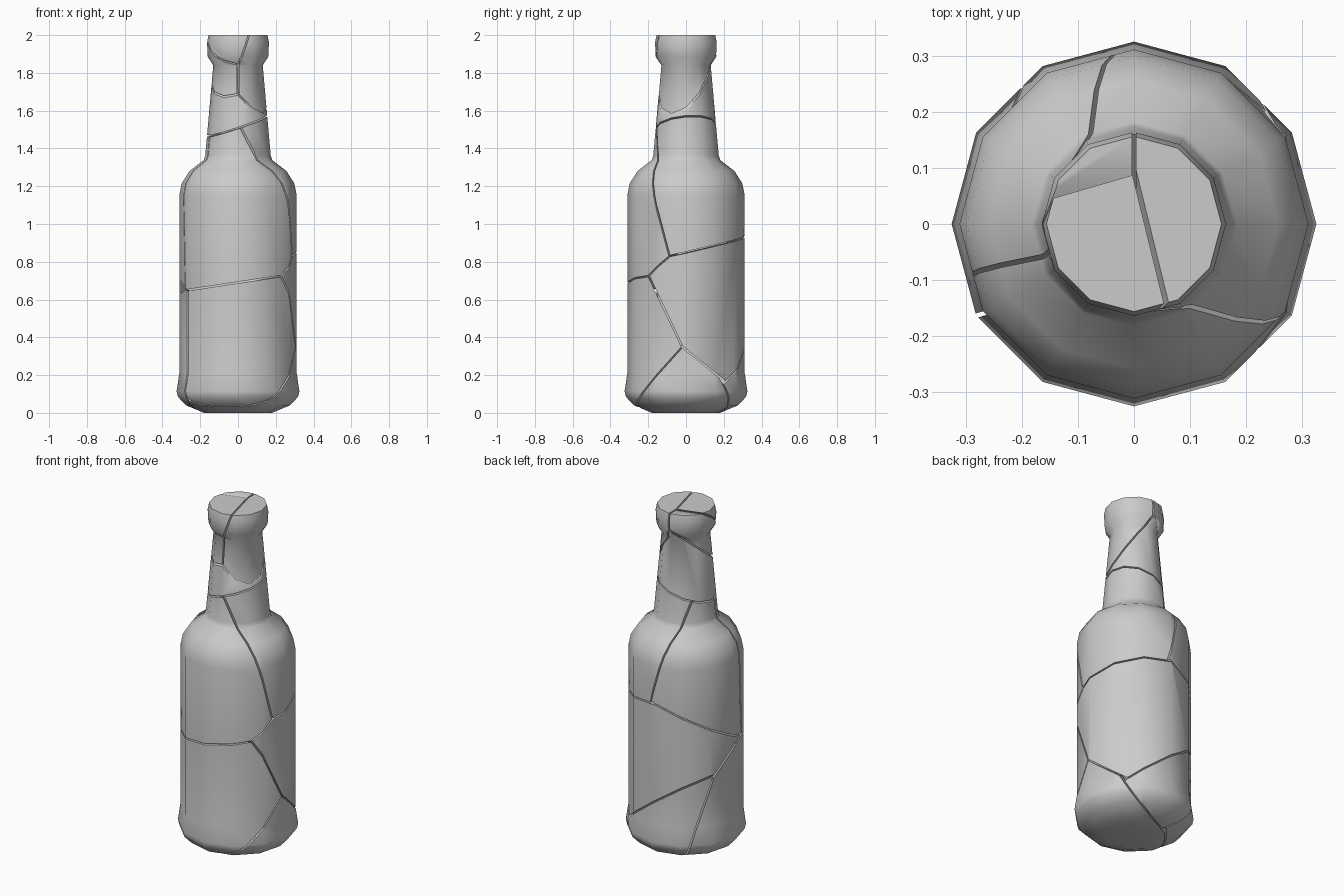
import bpy, bmesh, math
from mathutils import Vector

if "Cube" in bpy.data.objects:
    bpy.data.objects.remove(bpy.data.objects["Cube"])

SIDES = 12
GAP = 0.004  # half the crack width

# bottle outline (radius, height), bottom to top
PROFILE = [(0.18, 0.0), (0.275, 0.04), (0.318, 0.085), (0.325, 0.115), (0.311, 0.21),
           (0.311, 1.15), (0.298, 1.215), (0.257, 1.28), (0.182, 1.338), (0.173, 1.365),
           (0.131, 1.84), (0.160, 1.885), (0.164, 1.96), (0.156, 2.0)]

# crack planes: a*x + b*y + c*z + d = 0
CRACKS = {
    "neck":  (-0.33, -0.08, 1, -1.52),
    "CE": (1.18, -0.70, 1, -1.788),
    "CD": (-0.36, -0.724, 1, -1.791),
    "DE": (1, 0, 0, 0),
    "EF": (1, 0.245, -0.36, 0.697),
    "DF": (-0.29, 1, -1.47, 2.845),
    "KL": (1, 0.06, 0.256, -0.275),
    "BL": (0.15, -1, 0.065, -0.121),
    "BK": (-0.5, -1, -0.3, 0.305),
    "BA": (-0.15, 0, 1, -0.69),
    "BH": (-0.25, -0.795, 1, -0.8265),
    "KH": (0.034, -0.225, 1, -0.86),
    "LH": (-0.287, -0.452, 1, -0.794),
    "AN": (0.3, -1, 0, -0.079),
    "AH": (0, -1, -0.474, 0.146),
    "AI": (-0.253, -1, 0.957, -0.277),
    "HI": (0, 0.81, 1, -0.334),
    "HJ": (0.723, -0.19, 1, -0.286),
    "HN": (1.5, 0.6, 1, -0.168),
    "IJ": (0.496, -1, -0.63, 0.1745),
    "JN": (1, 0.65, 0.38, -0.003),
    "IN": (1, -0.867, -1, 0.225),
}

# each shard: the cracks bounding it, "-" means it lies on the negative side
SHARDS = {
    "neck_lower_shard": "neck -CE -CD",
    "neck_left_shard": "CD -DE DF",
    "neck_right_shard": "CE DE EF",
    "lip_front_shard": "-EF -DF",
    "upper_front_shard": "-neck BL BK BA BH",
    "upper_right_shard": "-neck KL -BK KH",
    "upper_left_shard": "-neck -KL -BL LH",
    "lower_front_shard": "-BA AN AH AI",
    "middle_back_shard": "-BH -KH -LH -AH HI HJ HN",
    "base_right_shard": "-AI -HI IJ IN",
    "base_back_shard": "-HJ -IJ JN",
    "lower_left_shard": "-LH -AN -HN -JN -IN",
}


def bottle():
    """Solid bottle turned from the outline."""
    bm = bmesh.new()
    rings = []
    for r, z in PROFILE:
        angles = [2 * math.pi * i / SIDES for i in range(SIDES)]
        rings.append([bm.verts.new((r * math.cos(a), r * math.sin(a), z)) for a in angles])
    for low, high in zip(rings, rings[1:]):
        for i in range(SIDES):
            j = (i + 1) % SIDES
            bm.faces.new((low[i], low[j], high[j], high[i]))
    bm.faces.new(rings[0][::-1])
    bm.faces.new(rings[-1])
    return bm


def cut(bm, plane, sign):
    """Keep one side of a crack plane and close the cut."""
    n = Vector(plane[:3])
    d = plane[3] / n.length
    n.normalize()
    point = -d * n + sign * GAP * n
    res = bmesh.ops.bisect_plane(bm, geom=bm.verts[:] + bm.edges[:] + bm.faces[:], dist=1e-5,
                                 plane_co=point, plane_no=-sign * n, clear_outer=True)
    edges = [e for e in res["geom_cut"]
             if isinstance(e, bmesh.types.BMEdge) and e.is_valid and e.is_boundary]
    if edges:
        bmesh.ops.triangle_fill(bm, edges=edges, use_beauty=True, use_dissolve=False,
                                normal=-sign * n)


for name, bounds in SHARDS.items():
    bm = bottle()
    for key in bounds.split():
        cut(bm, CRACKS[key.lstrip("-")], -1 if key.startswith("-") else 1)
    bmesh.ops.recalc_face_normals(bm, faces=bm.faces[:])
    mesh = bpy.data.meshes.new(name)
    bm.to_mesh(mesh)
    bm.free()
    obj = bpy.data.objects.new(name, mesh)
    bpy.context.collection.objects.link(obj)
    bpy.ops.object.select_all(action="DESELECT")
    obj.select_set(True)
    bpy.context.view_layer.objects.active = obj
    bpy.ops.object.shade_smooth_by_angle(angle=math.radians(42))
